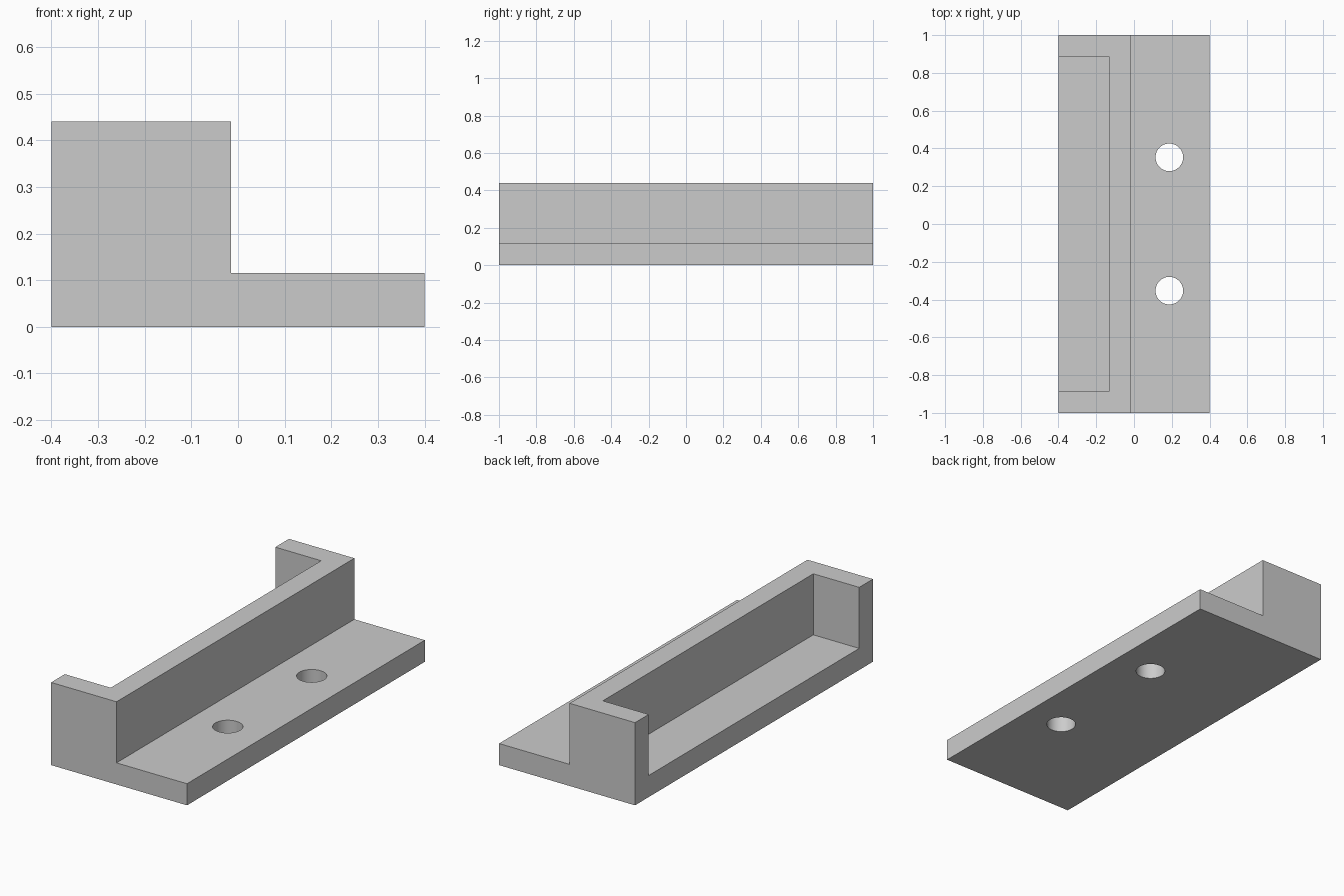
import bpy
import bmesh

cube = bpy.data.objects.get("Cube")
if cube:
    bpy.data.objects.remove(cube, do_unlink=True)

# Overall dimensions
X, Y, TOP = 0.40, 1.0, 0.44
STEP, BASE, WALL = -0.015, 0.115, 0.115
HOLE_X, HOLE_Y, HOLE_R = 0.187, 0.353, 0.073

grey = bpy.data.materials.new("plain grey")
grey.use_nodes = True
colour = (0.6, 0.6, 0.6, 1)
grey.diffuse_color = colour
grey.node_tree.nodes["Principled BSDF"].inputs["Base Color"].default_value = colour


def extruded(name, profile, depth_axis, start, length):
    """Solid made by sweeping a closed profile along y or z."""
    bm = bmesh.new()
    place = (lambda a, b: (a, start, b)) if depth_axis == "y" else (lambda a, b: (a, b, start))
    face = bm.faces.new([bm.verts.new(place(a, b)) for a, b in profile])
    swept = bmesh.ops.extrude_face_region(bm, geom=[face])["geom"]
    offset = (0, length, 0) if depth_axis == "y" else (0, 0, length)
    verts = [v for v in swept if isinstance(v, bmesh.types.BMVert)]
    bmesh.ops.translate(bm, verts=verts, vec=offset)
    bmesh.ops.recalc_face_normals(bm, faces=bm.faces)
    mesh = bpy.data.meshes.new(name)
    bm.to_mesh(mesh)
    bm.free()
    mesh.materials.append(grey)
    obj = bpy.data.objects.new(name, mesh)
    bpy.context.collection.objects.link(obj)
    return obj


# Stepped body
bracket = extruded("stepped_bracket", [(-X, 0), (X, 0), (X, BASE), (STEP, BASE),
                                       (STEP, TOP), (-X, TOP)], "y", -Y, 2 * Y)

# Pocket open at the side and top
inner, end = STEP - WALL, Y - WALL
cutters = [extruded("pocket_cutter", [(-X - 0.1, -end), (inner, -end), (inner, end),
                                      (-X - 0.1, end)], "z", BASE, TOP)]

# Two through holes in the flange
for side in (-1, 1):
    bpy.ops.mesh.primitive_cylinder_add(vertices=64, radius=HOLE_R, depth=1,
                                        location=(HOLE_X, side * HOLE_Y, 0))
    hole = bpy.context.object
    hole.name = "hole_cutter"
    hole.data.materials.append(grey)
    cutters.append(hole)

for cutter in cutters:
    cutter.hide_render = True
    mod = bracket.modifiers.new(cutter.name, "BOOLEAN")
    mod.operation = "DIFFERENCE"
    mod.solver = "EXACT"
    mod.object = cutter

# Bake the cuts and discard the cutters
bpy.context.view_layer.update()
result = bpy.data.meshes.new_from_object(bracket.evaluated_get(bpy.context.evaluated_depsgraph_get()))
bracket.modifiers.clear()
bracket.data = result
for cutter in cutters:
    bpy.data.objects.remove(cutter, do_unlink=True)

# Smooth hole walls, crisp corners
bpy.ops.object.select_all(action="DESELECT")
bracket.select_set(True)
bpy.context.view_layer.objects.active = bracket
bpy.ops.object.shade_smooth_by_angle()
